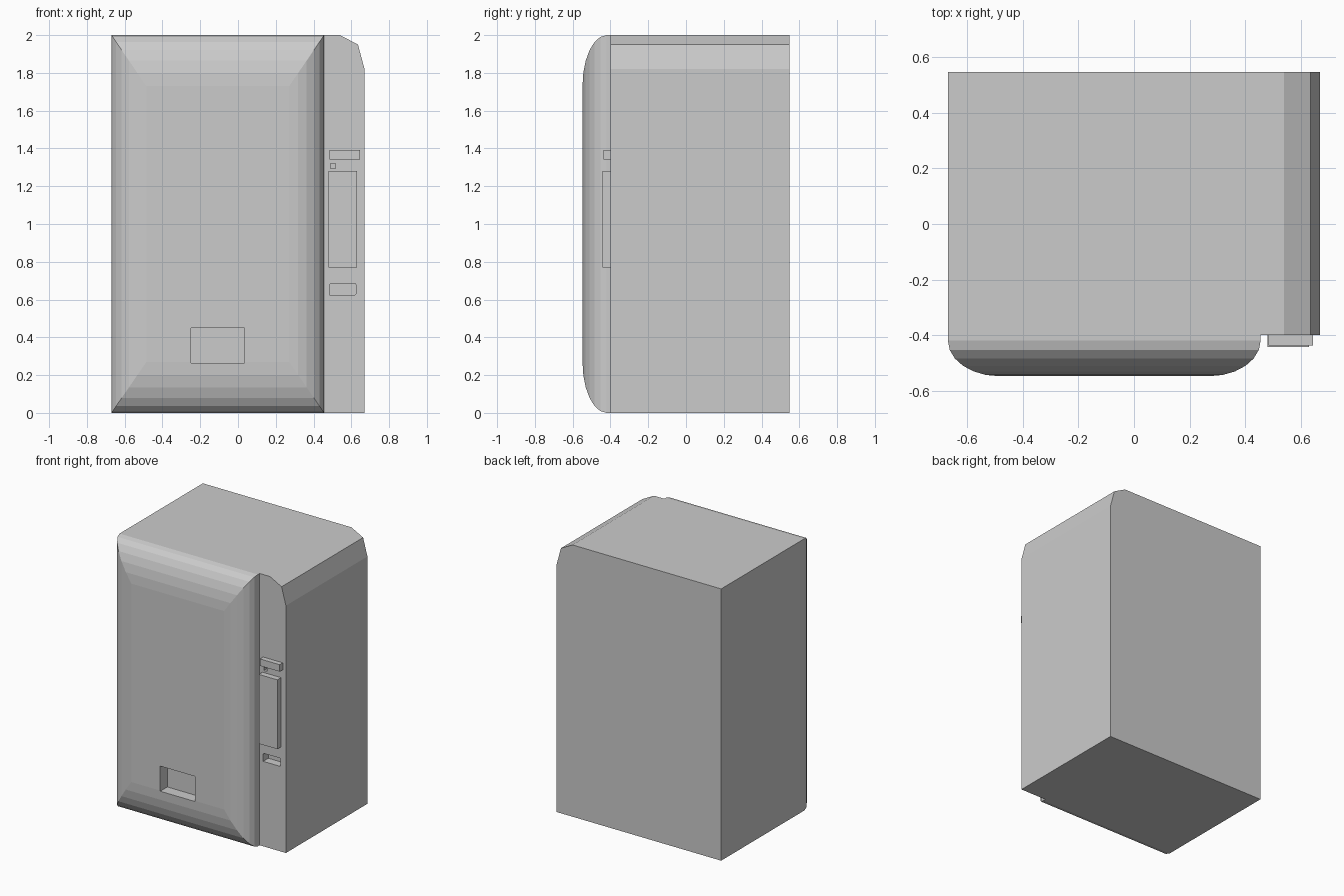
import bpy, bmesh, math

if "Cube" in bpy.data.objects:
    bpy.data.objects.remove(bpy.data.objects["Cube"])


def finish(name, bm):
    bmesh.ops.recalc_face_normals(bm, faces=bm.faces)
    mesh = bpy.data.meshes.new(name)
    bm.to_mesh(mesh)
    bm.free()
    obj = bpy.data.objects.new(name, mesh)
    bpy.context.collection.objects.link(obj)
    return obj


def loft(name, rings):
    """Closed solid through a list of equal-length point rings."""
    bm = bmesh.new()
    loops = [[bm.verts.new(p) for p in ring] for ring in rings]
    n = len(loops[0])
    for a, b in zip(loops, loops[1:]):
        for i in range(n):
            j = (i + 1) % n
            bm.faces.new((a[i], a[j], b[j], b[i]))
    bm.faces.new(loops[0])
    bm.faces.new(loops[-1])
    return finish(name, bm)


def extrude_y(name, profile, y0, y1):
    return loft(name, [[(x, y, z) for x, z in profile] for y in (y0, y1)])


def rect(x0, x1, z0, z1):
    return [(x0, z0), (x1, z0), (x1, z1), (x0, z1)]


def cut(target, profile, y0, y1):
    cutter = extrude_y("recess_cutter", profile, y0, y1)
    cutter.hide_render = True
    mod = target.modifiers.new("recess", 'BOOLEAN')
    mod.operation = 'DIFFERENCE'
    mod.solver = 'EXACT'
    mod.object = cutter
    bpy.context.view_layer.objects.active = target
    bpy.ops.object.modifier_apply(modifier=mod.name)
    bpy.data.objects.remove(cutter, do_unlink=True)


# Cabinet with a faceted upper right corner
cabinet = extrude_y("cabinet", [(-0.67, 0), (0.67, 0), (0.67, 1.82), (0.635, 1.95),
                                (0.54, 2), (-0.67, 2)], -0.40, 0.548)

# Bulged front door: rectangular rings following a quarter ellipse
X0, X1, Z0, Z1 = -0.67, 0.456, 0.0, 2.0
rings = [[(x, -0.40, z) for x, z in rect(X0, X1, Z0, Z1)]]
for k in range(7):
    a = math.radians(15 * k)
    dx, dz = 0.185 * (1 - math.cos(a)), 0.27 * (1 - math.cos(a))
    y = -0.42 - 0.128 * math.sin(a)
    rings.append([(x, y, z) for x, z in rect(X0 + dx, X1 - dx, Z0 + dz, Z1 - dz)])
door = loft("front_door", rings)

# Pick-up recess in the door
cut(door, rect(-0.25, 0.035, 0.265, 0.45), -0.70, -0.465)

# Change tray and coin slot recesses in the side strip
cut(cabinet, [(0.485, 0.625), (0.62, 0.625), (0.625, 0.632), (0.625, 0.678),
              (0.62, 0.685), (0.492, 0.685), (0.485, 0.678)], -0.50, -0.34)
cut(cabinet, rect(0.49, 0.515, 1.295, 1.32), -0.50, -0.37)

# Raised control panel and bill slot
extrude_y("control_panel", rect(0.48, 0.63, 0.77, 1.28), -0.443, -0.39)
extrude_y("bill_slot", rect(0.485, 0.645, 1.342, 1.393), -0.437, -0.39)
